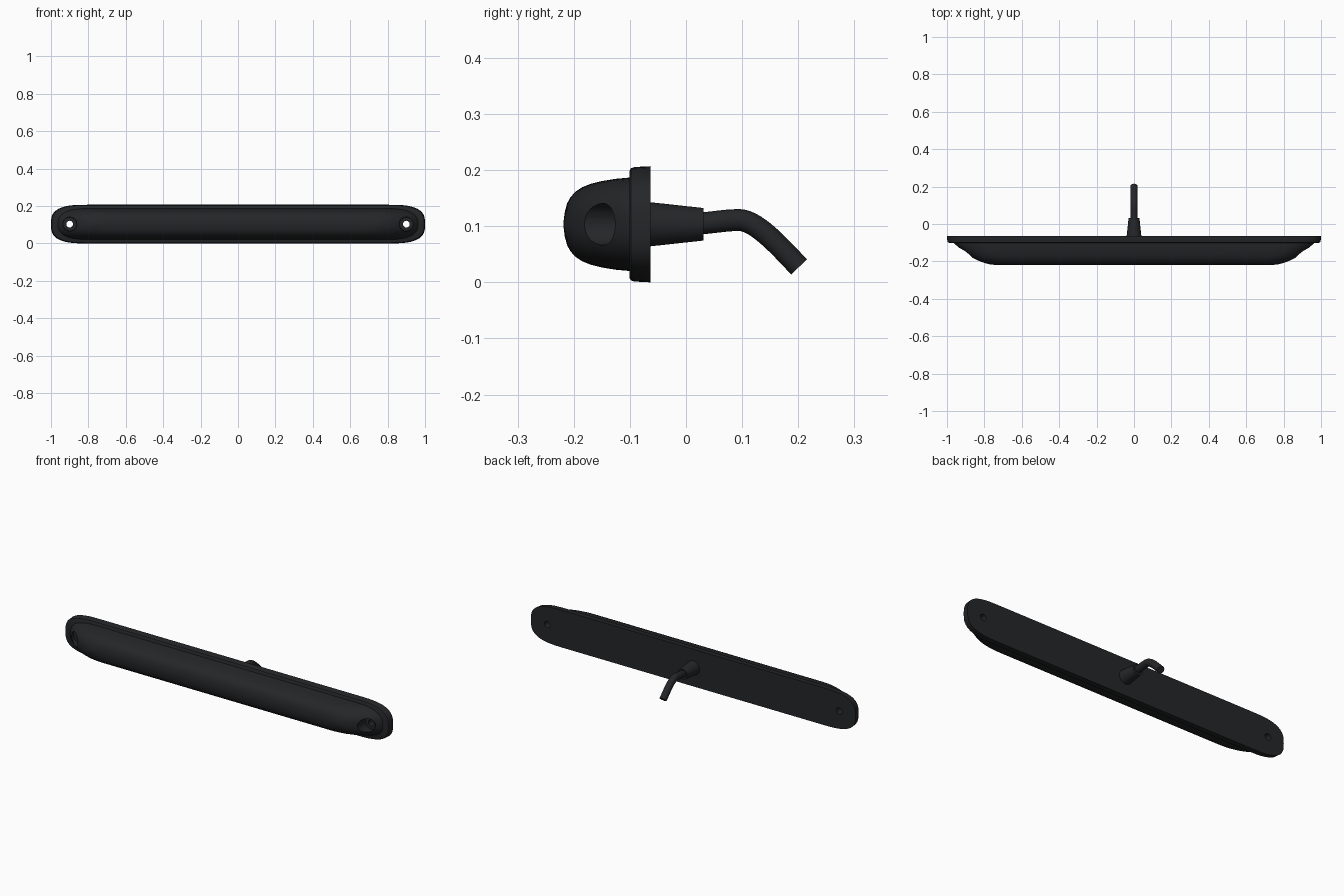
import bpy, bmesh, math
from mathutils import Vector

if "Cube" in bpy.data.objects:
    bpy.data.objects.remove(bpy.data.objects["Cube"])

ZC = 0.1035  # height of the long axis

black = bpy.data.materials.new("black_plastic")
black.diffuse_color = (0.018, 0.019, 0.021, 1)
black.use_nodes = True
black.node_tree.nodes["Principled BSDF"].inputs["Base Color"].default_value = black.diffuse_color


def outline(a, b, corner, n=3.0, steps=14):
    """Bar outline in x/z with superelliptic ends."""
    pts = []
    for sx, sz in ((1, 1), (-1, 1), (-1, -1), (1, -1)):
        quad = []
        for i in range(steps + 1):
            t = math.pi / 2 * i / steps
            x = a - corner + corner * math.cos(t) ** (2 / n)
            z = b * math.sin(t) ** (2 / n)
            quad.append((sx * x, sz * z))
        if sx * sz < 0:
            quad.reverse()
        # Neighbouring quadrants share their point on the long axis
        pts += quad[1:] if sx * sz > 0 else quad[:-1]
        if sx > 0 and sz > 0:
            pts.insert(0, quad[0])
        if sx < 0 and sz > 0:
            pts.append(quad[-1])
    return pts


def loft(name, rings, n):
    """Skin a stack of (y, half length, half height, corner length) rings."""
    bm = bmesh.new()
    loops = []
    for y, a, b, c in rings:
        loops.append([bm.verts.new((x, y, ZC + z)) for x, z in outline(a, b, c, n)])
    for l0, l1 in zip(loops, loops[1:]):
        for i in range(len(l0)):
            j = (i + 1) % len(l0)
            bm.faces.new((l0[i], l0[j], l1[j], l1[i]))
    bm.faces.new(loops[0])
    bm.faces.new(loops[-1])
    bmesh.ops.remove_doubles(bm, verts=bm.verts, dist=1e-5)
    bmesh.ops.recalc_face_normals(bm, faces=bm.faces)
    me = bpy.data.meshes.new(name)
    bm.to_mesh(me)
    bm.free()
    ob = bpy.data.objects.new(name, me)
    bpy.context.collection.objects.link(ob)
    return ob


def cylinder(name, x, y0, y1, r0, r1, verts=40):
    """Cone or cylinder along y, radius r0 at y0 and r1 at y1."""
    bpy.ops.mesh.primitive_cone_add(vertices=verts, radius1=r1, radius2=r0, depth=y1 - y0,
                                    location=(x, (y0 + y1) / 2, ZC), rotation=(math.pi / 2, 0, 0))
    ob = bpy.context.object
    ob.name = name
    return ob


def cut(target, cutter):
    mod = target.modifiers.new("cut", "BOOLEAN")
    mod.object = cutter
    mod.solver = "EXACT"
    bpy.context.view_layer.objects.active = target
    bpy.ops.object.modifier_apply(modifier=mod.name)
    bpy.data.objects.remove(cutter)


def finish(ob, angle=35):
    bpy.ops.object.select_all(action="DESELECT")
    ob.select_set(True)
    bpy.context.view_layer.objects.active = ob
    bpy.ops.object.shade_smooth_by_angle(angle=math.radians(angle))
    ob.data.materials.clear()
    ob.data.materials.append(black)


# Mounting flange
flange = loft("flange", [
    (-0.063, 1.0, 0.1035, 0.2),
    (-0.092, 0.998, 0.102, 0.2),
    (-0.098, 0.995, 0.100, 0.2),
    (-0.101, 0.988, 0.095, 0.2)], 3.0)

# Domed lens body with sloping ends
lens = loft("lens", [
    (-0.090, 0.968, 0.084, 0.17),
    (-0.103, 0.962, 0.083, 0.17),
    (-0.125, 0.938, 0.081, 0.17),
    (-0.150, 0.908, 0.077, 0.17),
    (-0.170, 0.880, 0.072, 0.17),
    (-0.185, 0.855, 0.066, 0.165),
    (-0.197, 0.830, 0.058, 0.16),
    (-0.206, 0.806, 0.048, 0.15),
    (-0.212, 0.786, 0.037, 0.14),
    (-0.216, 0.768, 0.022, 0.13),
    (-0.218, 0.750, 0.007, 0.12)], 2.6)

# Counterbored screw holes at both ends
for x in (-0.9, 0.9):
    cut(lens, cylinder("recess_cutter", x, -0.30, -0.112, 0.042, 0.036))
    cut(lens, cylinder("hole_cutter", x, -0.25, 0.0, 0.018, 0.018))
    cut(flange, cylinder("hole_cutter", x, -0.25, 0.0, 0.018, 0.018))
finish(flange)
finish(lens)

# Tapered cable boot on the back
finish(cylinder("cable_boot", 0, -0.07, 0.031, 0.040, 0.029))

# Bent cable
curve = bpy.data.curves.new("cable", "CURVE")
curve.dimensions = "3D"
curve.bevel_depth = 0.0195
curve.bevel_resolution = 6
curve.resolution_u = 14
curve.use_fill_caps = True
path = [((0.015, 0.105), (0.03, 0.0)), ((0.095, 0.111), (0.03, 0.0)), ((0.2015, 0.0275), (0.034, -0.036))]
spline = curve.splines.new("BEZIER")
spline.bezier_points.add(len(path) - 1)
for p, ((y, z), (dy, dz)) in zip(spline.bezier_points, path):
    p.handle_left_type = p.handle_right_type = "FREE"
    p.co = (0, y, z)
    p.handle_left = (0, y - dy, z - dz)
    p.handle_right = (0, y + dy, z + dz)
cable = bpy.data.objects.new("cable", curve)
bpy.context.collection.objects.link(cable)
bpy.ops.object.select_all(action="DESELECT")
cable.select_set(True)
bpy.context.view_layer.objects.active = cable
bpy.ops.object.convert(target="MESH")
finish(bpy.context.object, 50)
